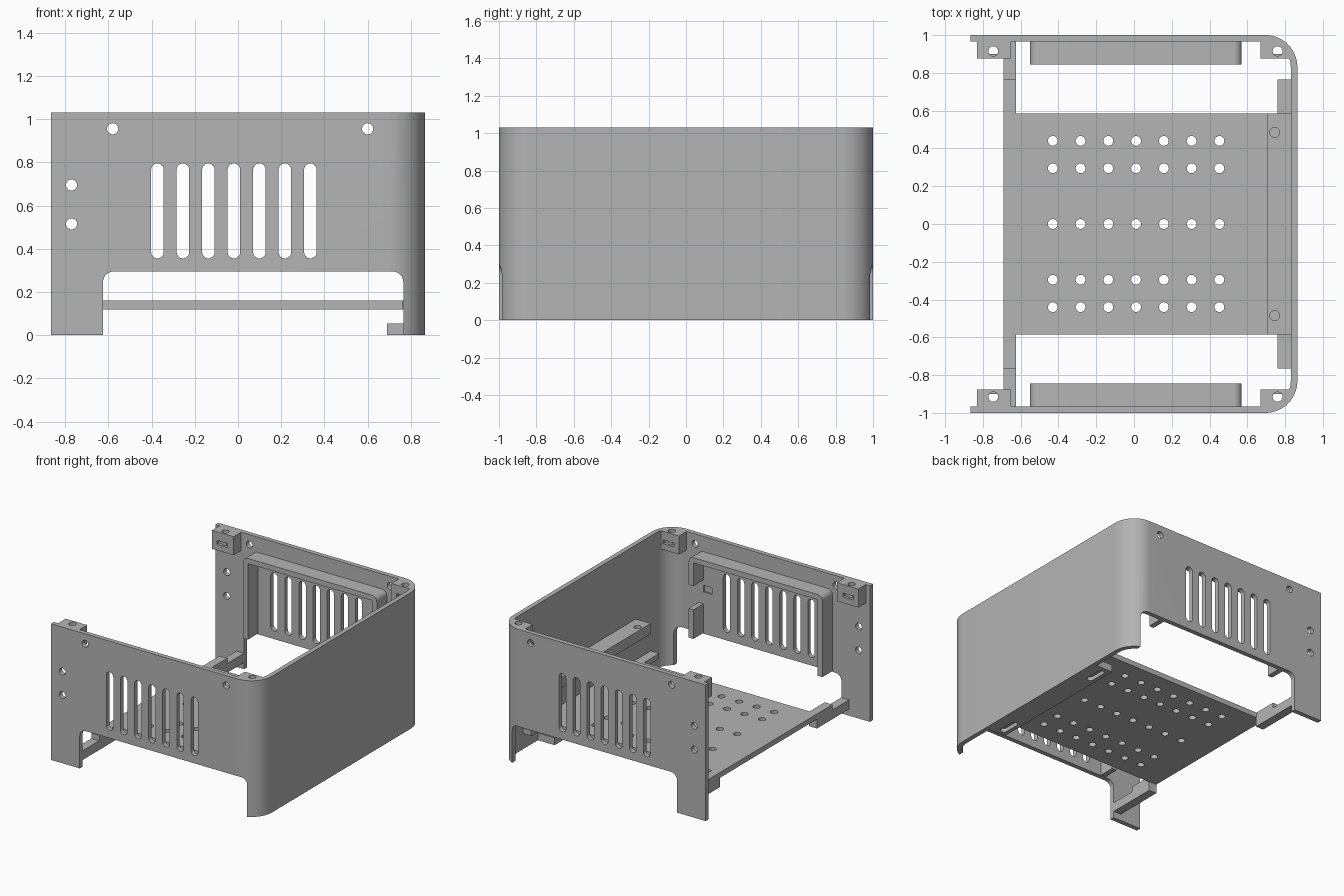
import bpy, bmesh, math
from mathutils import Vector

if "Cube" in bpy.data.objects:
    bpy.data.objects.remove(bpy.data.objects["Cube"])

grey = bpy.data.materials.new("plain grey")
grey.use_nodes = True
COLOUR = (0.46, 0.46, 0.46, 1)
grey.diffuse_color = COLOUR
grey.node_tree.nodes["Principled BSDF"].inputs["Base Color"].default_value = COLOUR

X0, X1, TOP, T = -0.865, 0.865, 1.03, 0.035


def arc(cx, cy, r, start, end, n=8):
    return [(cx + r * math.cos(math.radians(start + (end - start) * i / n)),
             cy + r * math.sin(math.radians(start + (end - start) * i / n)))
            for i in range(n + 1)]


def rounded(a0, a1, b0, b1, r):
    """Rectangle outline with rounded corners; a circle or slot when r is half a side."""
    pts = []
    for cx, cy, s in ((a1 - r, b1 - r, 0), (a0 + r, b1 - r, 90),
                      (a0 + r, b0 + r, 180), (a1 - r, b0 + r, 270)):
        for p in arc(cx, cy, r, s, s + 90, 6):
            if not pts or (Vector(p) - Vector(pts[-1])).length > 1e-5:
                pts.append(p)
    if (Vector(pts[0]) - Vector(pts[-1])).length < 1e-5:
        pts.pop()
    return pts


def circle(a, b, r=0.026):
    return rounded(a - r, a + r, b - r, b + r, r)


def rect(a0, a1, b0, b1):
    return [(a0, b0), (a1, b0), (a1, b1), (a0, b1)]


def prism(pts, axis, lo, hi):
    return pts, axis, lo, hi


def box(x0, x1, y0, y1, z0, z1):
    return prism(rect(x0, x1, y0, y1), "z", z0, z1)


def solid(name, prisms):
    bm = bmesh.new()
    for pts, axis, lo, hi in prisms:
        place = (lambda a, b, h: (a, b, h)) if axis == "z" else (lambda a, b, h: (a, h, b))
        low = [bm.verts.new(place(a, b, lo)) for a, b in pts]
        high = [bm.verts.new(place(a, b, hi)) for a, b in pts]
        bm.faces.new(low)
        bm.faces.new(high)
        for i in range(len(pts)):
            j = (i + 1) % len(pts)
            bm.faces.new((low[i], low[j], high[j], high[i]))
    bmesh.ops.recalc_face_normals(bm, faces=bm.faces)
    mesh = bpy.data.meshes.new(name)
    bm.to_mesh(mesh)
    bm.free()
    mesh.materials.append(grey)
    obj = bpy.data.objects.new(name, mesh)
    bpy.context.collection.objects.link(obj)
    return obj


def part(name, prisms, cuts=()):
    obj = solid(name, prisms)
    bpy.ops.object.select_all(action="DESELECT")
    obj.select_set(True)
    bpy.context.view_layer.objects.active = obj
    if cuts:
        cutter = solid(name + "_cutter", cuts)
        cutter.hide_render = True
        mod = obj.modifiers.new("cut", "BOOLEAN")
        mod.operation, mod.solver, mod.object = "DIFFERENCE", "EXACT", cutter
        bpy.ops.object.modifier_apply(modifier=mod.name)
        bpy.data.objects.remove(cutter)
    bpy.ops.object.shade_smooth_by_angle(angle=math.radians(30))
    return obj


def mirror_y(lo, hi, side):
    return min(lo * side, hi * side), max(lo * side, hi * side)


# Three-sided shell with two rounded corners
R = 0.17
outer = ([(X0, -1)] + arc(X1 - R, -1 + R, R, -90, 0, 14)
         + arc(X1 - R, 1 - R, R, 0, 90, 14) + [(X0, 1)])
inner = ([(X0, 1 - T)] + arc(X1 - R, 1 - R, R - T, 90, 0, 14)
         + arc(X1 - R, -1 + R, R - T, 0, -90, 14) + [(X0, -1 + T)])
opening = prism(rounded(-0.625, 0.765, -0.2, 0.295, 0.05), "y", -1.1, 1.1)
vents = [prism(rounded(x - 0.029, x + 0.029, 0.355, 0.795, 0.029), "y", -1.1, 1.1)
         for x in [-0.373 + 0.118 * i for i in range(7)]]
screws = [prism(circle(x, z), "y", -1.1, 1.1)
          for x, z in ((-0.58, 0.955), (0.6, 0.955), (-0.77, 0.695), (-0.77, 0.515))]
pockets = [box(0.46, 0.53, *mirror_y(0.9, 0.977, s), 0.61, 0.66) for s in (-1, 1)]
part("shell", [prism(outer + inner, "z", 0, TOP)], [opening] + vents + screws + pockets)

# Perforated floor plate
holes = [prism(circle(-0.43 + 0.147 * i, y), "z", 0, 0.3)
         for i in range(7) for y in (-0.44, -0.295, 0, 0.295, 0.44)]
part("floor_plate", [box(-0.69, 0.84, -0.585, 0.585, 0.12, 0.16)], holes)

# Rails along the closed side
part("upper_rail", [box(0.705, 0.84, -0.585, 0.585, 0.39, 0.47)],
     [prism(circle(0.745, y), "z", 0.41, 0.6) for y in (-0.485, 0.485)])
part("lower_ledge", [box(0.69, 0.84, -0.585, 0.585, 0, 0.055)],
     [prism(rounded(0.72, 0.77, y - 0.08, y + 0.08, 0.024), "z", -0.1, 0.03)
      for y in (-0.47, 0.47)])

for s, side in ((-1, "front"), (1, "back")):
    # Hood around the vents, with a cable gap in one upright
    hood = ([(-0.55, 0.3)] + arc(-0.51, 0.875, 0.04, 180, 90)
            + arc(0.53, 0.875, 0.04, 90, 0) + [(0.57, 0.3), (0.53, 0.3)]
            + [(0.53, 0.875), (-0.51, 0.875), (-0.51, 0.3)])
    part(side + "_vent_hood", [prism(hood, "y", *mirror_y(0.845, 0.97, s))],
         [box(0.5, 0.6, *mirror_y(0.8, 1, s), 0.52, 0.7)])

    # Screw blocks with a nut slot in the inner face
    for x0, x1, hx, end in ((-0.83, -0.65, -0.745, "open"), (0.67, 0.82, 0.76, "closed")):
        lo, hi = mirror_y(0.875, 0.97, s)
        if end == "closed":
            tip = [(x0, 0.97), (x0, 0.875), (x1, 0.875)] + arc(0.695, 0.83, 0.15, 20, 70, 6)
            body = prism([(a, b * s) for a, b in tip], "z", 0.89, TOP)
        else:
            body = box(x0, x1, lo, hi, 0.89, TOP)
        part(side + "_" + end + "_screw_block", [body],
             [prism(circle(hx, 0.915 * s), "z", 0.8, 1.1),
              box(hx - 0.045, hx + 0.045, *mirror_y(0.85, 0.9, s), 0.935, 0.965)])

    # Stepped arm joining the floor to the leg
    part(side + "_floor_arm_inner", [box(-0.69, -0.625, *mirror_y(0.58, 0.765, s), 0.05, 0.16)])
    part(side + "_floor_arm_outer", [box(-0.69, -0.625, *mirror_y(0.765, 0.97, s), 0.05, 0.12)])

    # Tab against the closed wall
    part(side + "_wall_tab", [box(0.76, 0.84, *mirror_y(0.585, 0.765, s), 0.12, 0.16)])
